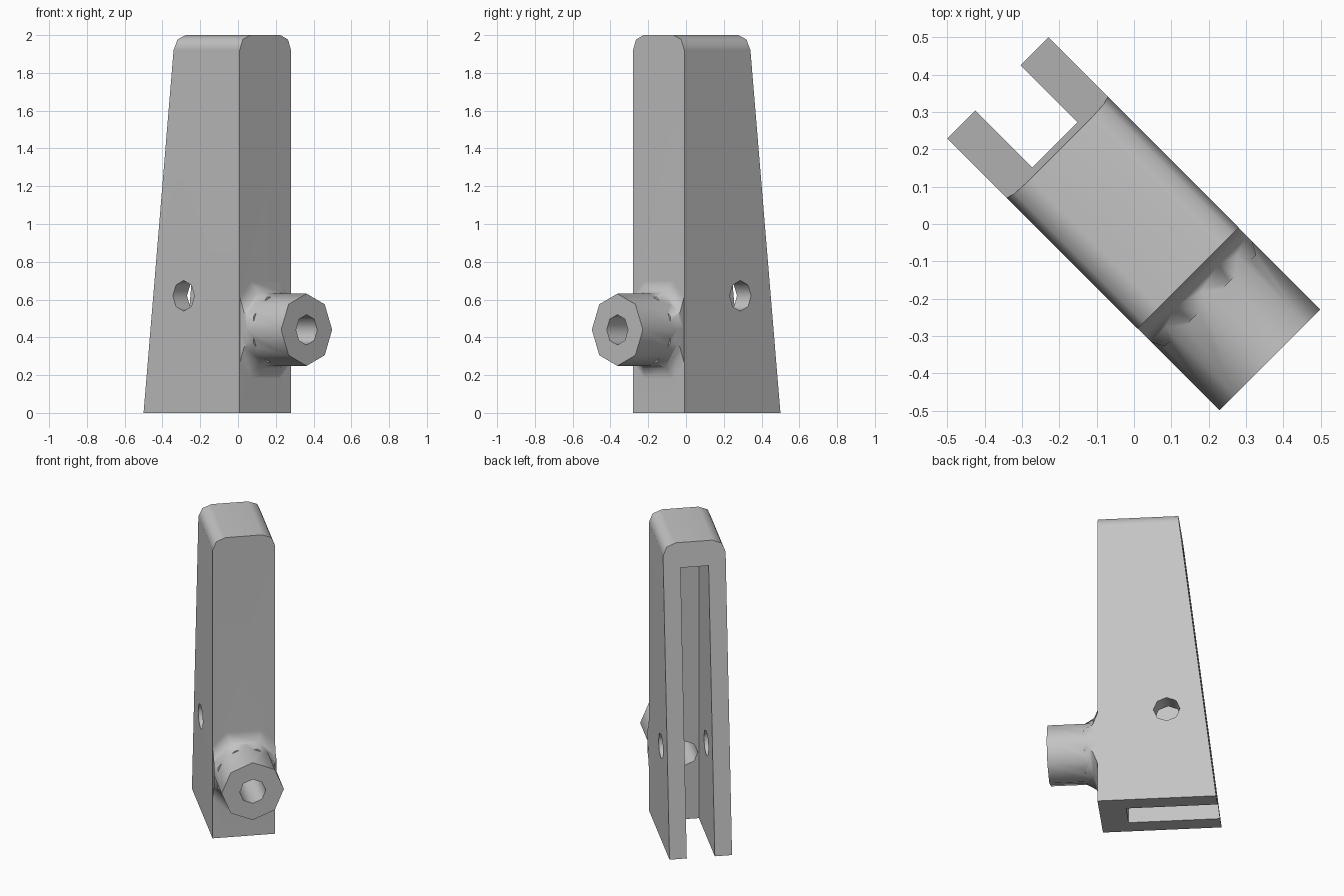
import bpy
import bmesh
from math import sin, cos, pi, radians

if "Cube" in bpy.data.objects:
    bpy.data.objects.remove(bpy.data.objects["Cube"], do_unlink=True)

TURN = radians(-45)      # the whole part stands diagonally
HALF = 0.192             # half width of the body
FRONT = 0.205            # front plane of the body
BOSS_Z = 0.44
PIN_X, PIN_Z = -0.215, 0.62

grey = bpy.data.materials.new("plain_grey")
grey.use_nodes = True
grey.diffuse_color = (0.55, 0.55, 0.55, 1)
grey.node_tree.nodes["Principled BSDF"].inputs["Base Color"].default_value = (0.55, 0.55, 0.55, 1)


def loft(name, rings):
    """Closed solid through matching rings of points."""
    bm = bmesh.new()
    loops = [[bm.verts.new(p) for p in ring] for ring in rings]
    n = len(loops[0])
    for a, b in zip(loops, loops[1:]):
        for i in range(n):
            j = (i + 1) % n
            bm.faces.new((a[i], a[j], b[j], b[i]))
    bm.faces.new(loops[0])
    bm.faces.new(loops[-1])
    bmesh.ops.recalc_face_normals(bm, faces=bm.faces)
    mesh = bpy.data.meshes.new(name)
    bm.to_mesh(mesh)
    bm.free()
    mesh.materials.append(grey)
    obj = bpy.data.objects.new(name, mesh)
    obj.rotation_euler.z = TURN
    bpy.context.collection.objects.link(obj)
    return obj


def ring_x(x, r, z, turn=0.0, sides=8):
    """Polygon facing along the depth axis."""
    angles = [2 * pi * (i + turn) / sides for i in range(sides)]
    return [(x, r * cos(a), z + r * sin(a)) for a in angles]


def box(name, x, y, z):
    return loft(name, [[(x[0], y[0], h), (x[1], y[0], h), (x[1], y[1], h), (x[0], y[1], h)] for h in z])


def combine(target, tool, operation):
    mod = target.modifiers.new(tool.name, "BOOLEAN")
    mod.operation = operation
    mod.solver = "EXACT"
    mod.object = tool
    bpy.context.view_layer.update()
    bpy.context.view_layer.objects.active = target
    bpy.ops.object.modifier_apply(modifier=mod.name)
    bpy.data.objects.remove(tool, do_unlink=True)


# Tapered body with rounded top corners
side = [(HALF, 0), (HALF, 1.92), (HALF - 0.023, 1.977), (HALF - 0.08, 2)]
outline = side + [(-y, z) for y, z in reversed(side)]
body = loft("tapered_bracket", [
    [(FRONT, y, z) for y, z in outline],
    [(-0.515 + 0.117 * z, y, z) for y, z in outline],
])

# Flared neck, trimmed flush with the sides of the body
neck = loft("flared_neck", [ring_x(x, r, BOSS_Z, 0.5) for x, r in
                            ((0.17, 0.28), (FRONT, 0.28), (0.235, 0.218), (0.29, 0.187))])
combine(neck, box("neck_trim", (0, 0.4), (-HALF + 0.001, HALF - 0.001), (0, 1)), "INTERSECT")
combine(body, neck, "UNION")

# Round boss on the front
boss = loft("front_boss", [ring_x(x, 0.191, BOSS_Z) for x in (0.19, 0.514)])
combine(body, boss, "UNION")

# Slot open to the back and bottom, between two arms
combine(body, box("slot_cutter", (0.04, -0.8), (-0.086, 0.086), (-0.2, 1.84)), "DIFFERENCE")

# Bore through the boss into the slot
combine(body, loft("bore_cutter", [ring_x(x, 0.08, BOSS_Z) for x in (-0.02, 0.7)]), "DIFFERENCE")

# Pin hole across both arms
pin = [(PIN_X + px, pz) for _, px, pz in ring_x(0, 0.081, PIN_Z)]
combine(body, loft("pin_cutter", [[(x, y, z) for x, z in pin] for y in (-0.4, 0.4)]), "DIFFERENCE")

# Smooth the round parts, keep the flat faces flat
bpy.ops.object.select_all(action="DESELECT")
body.select_set(True)
bpy.context.view_layer.objects.active = body
bpy.ops.object.shade_smooth_by_angle(angle=radians(50))
weighted = body.modifiers.new("even_shading", "WEIGHTED_NORMAL")
weighted.keep_sharp = True
